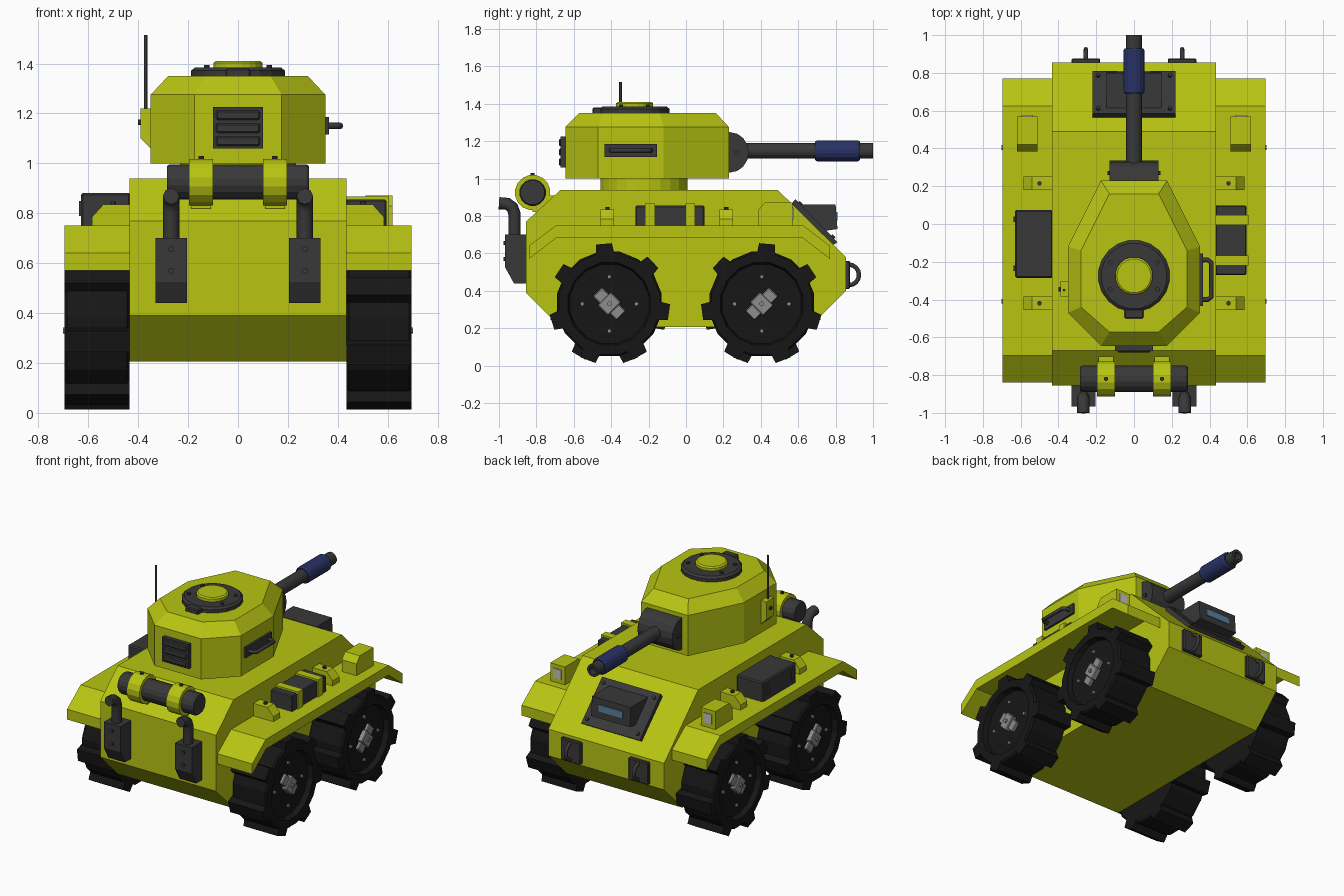
import bpy, bmesh, math
from mathutils import Vector, Matrix

if "Cube" in bpy.data.objects:
    bpy.data.objects.remove(bpy.data.objects["Cube"])

def material(name, r, g, b):
    m = bpy.data.materials.new(name)
    m.diffuse_color = (r, g, b, 1)
    m.use_nodes = True
    m.node_tree.nodes["Principled BSDF"].inputs["Base Color"].default_value = m.diffuse_color
    return m

YELLOW = material("yellow_paint", 0.48, 0.56, 0.006)
DARK = material("dark_metal", 0.04, 0.04, 0.04)
RUBBER = material("rubber", 0.008, 0.008, 0.008)
STEEL = material("steel", 0.27, 0.27, 0.27)
BLUE = material("blue_sleeve", 0.022, 0.032, 0.13)
GLASS = material("glass", 0.10, 0.22, 0.35)
LENS = material("lens", 0.55, 0.55, 0.5)

def finish(name, bm, mat):
    bmesh.ops.recalc_face_normals(bm, faces=bm.faces)
    me = bpy.data.meshes.new(name)
    bm.to_mesh(me)
    bm.free()
    ob = bpy.data.objects.new(name, me)
    bpy.context.collection.objects.link(ob)
    me.materials.append(mat)
    return ob

def loft(name, rings, mat):
    """Skin matching rings of points and cap both ends."""
    bm = bmesh.new()
    vs = [[bm.verts.new(p) for p in r] for r in rings]
    n = len(vs[0])
    for a, b in zip(vs, vs[1:]):
        for i in range(n):
            j = (i + 1) % n
            bm.faces.new((a[i], a[j], b[j], b[i]))
    bm.faces.new(vs[0])
    bm.faces.new(vs[-1])
    return finish(name, bm, mat)

def prism_x(name, prof, x0, x1, mat):      # profile in (y, z)
    return loft(name, [[(x, y, z) for y, z in prof] for x in (x0, x1)], mat)

def prism_y(name, prof, y0, y1, mat):      # profile in (x, z)
    return loft(name, [[(x, y, z) for x, z in prof] for y in (y0, y1)], mat)

def box(name, x, y, z, mat, bevel=0):
    ob = prism_x(name, [(y[0], z[0]), (y[1], z[0]), (y[1], z[1]), (y[0], z[1])], x[0], x[1], mat)
    if bevel:
        b = ob.modifiers.new("bevel", 'BEVEL')
        b.width, b.segments = bevel, 1
    return ob

def lathe(name, prof, centre, axis, mat, n=16):
    """Stack of (offset, radius) rings along an axis."""
    q = Vector(axis).to_track_quat('Z', 'Y').to_matrix()
    c = Vector(centre)
    return loft(name, [[c + q @ Vector((r * math.cos(t), r * math.sin(t), h))
                        for t in (2 * math.pi * (i + 0.5) / n for i in range(n))] for h, r in prof], mat)

def tube(name, pts, r, mat, n=10):
    cu = bpy.data.curves.new(name, 'CURVE')
    cu.dimensions, cu.bevel_depth, cu.bevel_resolution, cu.use_fill_caps = '3D', r, 2, True
    sp = cu.splines.new('POLY')
    sp.points.add(len(pts) - 1)
    for p, co in zip(sp.points, pts):
        p.co = (*co, 1)
    ob = bpy.data.objects.new(name, cu)
    bpy.context.collection.objects.link(ob)
    cu.materials.append(mat)
    return ob

def bolt(name, p, axis, mat=DARK, r=0.012, h=0.01):
    return lathe(name, [(-h, r), (h, r)], p, axis, mat, 8)

# Hull
prism_x("hull", [(-0.67, 0.94), (0.49, 0.94), (0.855, 0.58), (0.855, 0.40), (0.66, 0.205),
                 (-0.67, 0.205), (-0.855, 0.39), (-0.855, 0.77)], -0.435, 0.435, YELLOW)

# Turret with sloped roof edge
def octagon(f, fy, b, w, m0, m1, z):
    return [(f, fy, z), (w, m0, z), (w, m1, z), (f, b, z), (-f, b, z), (-w, m1, z), (-w, m0, z), (-f, fy, z)]
loft("turret", [octagon(0.175, 0.23, -0.645, 0.35, -0.12, -0.47, 1.0),
                octagon(0.175, 0.23, -0.645, 0.35, -0.12, -0.47, 1.275),
                octagon(0.13, 0.16, -0.572, 0.28, -0.14, -0.44, 1.35)], YELLOW)
lathe("turret_ring", [(0.92, 0.235), (1.01, 0.235)], (0, -0.225, 0), (0, 0, 1), YELLOW, 24)

# Roof hatch
HY = -0.275
lathe("hatch_ring", [(1.34, 0.19), (1.372, 0.19), (1.384, 0.175), (1.384, 0.1)], (0, HY, 0), (0, 0, 1), DARK, 20)
lathe("hatch_cap", [(1.37, 0.1), (1.402, 0.1), (1.41, 0.09)], (0, HY, 0), (0, 0, 1), YELLOW, 20)
box("hatch_hinge", (-0.05, 0.05), (-0.50, -0.45), (1.345, 1.38), DARK, 0.006)
for a in (30, 150, 210, 330):
    t = math.radians(a)
    bolt("hatch_bolt", (0.145 * math.cos(t), HY + 0.145 * math.sin(t), 1.385), (0, 0, 1))

# Gun
arc = [(0.235 + 0.1 * math.cos(t), 1.14 + 0.108 * math.sin(t))
       for t in (math.radians(-90 + 22.5 * i) for i in range(9))]
prism_x("gun_mantlet", [(0.2, 1.032)] + arc + [(0.2, 1.248)], -0.13, 0.13, DARK)
for s in (1, -1):
    bolt("mantlet_bolt", (s * 0.13, 0.27, 1.14), (1, 0, 0))
lathe("gun_barrel", [(0.3, 0.042), (1.0, 0.042), (1.0, 0.025), (0.96, 0.025)], (0, 0, 1.148), (0, 1, 0), DARK)
lathe("barrel_sleeve", [(0.69, 0.05), (0.7, 0.057), (0.92, 0.057), (0.93, 0.05)], (0, 0, 1.148), (0, 1, 0), BLUE)

# Turret rear vent
box("vent_panel", (-0.1, 0.1), (-0.672, -0.63), (1.06, 1.225), DARK)
for z in (1.07, 1.122, 1.174):
    box("vent_slat", (-0.088, 0.088), (-0.68, -0.66), (z, z + 0.038), DARK, 0.006)

# Turret side handle
box("handle_plate", (0.34, 0.364), (-0.435, -0.155), (1.115, 1.185), DARK)
tube("side_handle", [(0.35, -0.40, 1.15), (0.39, -0.40, 1.15), (0.41, -0.385, 1.15), (0.41, -0.205, 1.15),
                     (0.39, -0.19, 1.15), (0.35, -0.19, 1.15)], 0.013, DARK)

# Antenna
prism_y("antenna_bracket", [(-0.34, 1.05), (-0.39, 1.10), (-0.39, 1.22), (-0.34, 1.22)], -0.385, -0.305, YELLOW)
tube("antenna", [(-0.37, -0.35, 1.2), (-0.37, -0.35, 1.515)], 0.007, DARK)
bolt("antenna_bolt", (-0.39, -0.345, 1.165), (1, 0, 0))

# Driver visor on the sloped front plate
prism_x("visor_plate", [(0.56, 0.86), (0.585, 0.89), (0.81, 0.66), (0.78, 0.64)], -0.22, 0.22, DARK)
prism_x("visor_hood", [(0.60, 0.86), (0.80, 0.86), (0.81, 0.73), (0.74, 0.72)], -0.145, 0.145, DARK)
box("visor_glass", (-0.09, 0.09), (0.78, 0.81), (0.775, 0.82), GLASS)
for sx in (1, -1):
    for y, z in ((0.61, 0.865), (0.785, 0.687)):
        bolt("visor_bolt", (sx * 0.19, y, z), (0, 1, 1))

# Rear drum with straps
lathe("rear_drum", [(-0.285, 0.065), (-0.275, 0.072), (0.275, 0.072), (0.285, 0.065)], (0, -0.82, 0.925), (1, 0, 0), DARK)
for s in (1, -1):
    lathe("drum_strap", [(-0.048, 0.095), (0.048, 0.095)], (s * 0.148, -0.82, 0.925), (1, 0, 0), YELLOW)
    box("strap_foot", (s * 0.148 - 0.04, s * 0.148 + 0.04), (-0.82, -0.70), (0.82, 0.91), YELLOW)
    bolt("strap_bolt", (s * 0.148, -0.82, 1.02), (0, 0, 1))

def span(s, a, b):
    return sorted((s * a, s * b))

def wheel(s, y):
    """Tyre with recessed face, slanted lugs, hub and bolts."""
    c, d, k = (s * 0.435, y, 0.33), (s, 0, 0), (1 if y > 0 else -1)
    lathe("tyre", [(0, 0.27), (0.01, 0.285), (0.25, 0.285), (0.26, 0.275), (0.26, 0.225), (0.225, 0.215)], c, d, RUBBER, 16)
    for i in range(7):
        t = math.radians(90) + k * s * math.radians(-5 + i * 360 / 7)
        u, v = Vector((0, math.cos(t), math.sin(t))), Vector((0, -math.sin(t), math.cos(t)))
        rings = [[Vector((s * x, y, 0.33)) + u * r + v * w for r, w in
                  ((0.25, -0.052), (0.322, -0.042), (0.322, 0.042), (0.25, 0.052))] for x in (0.435, 0.695)]
        loft("tyre_lug", rings, RUBBER)
    rot = Matrix.Rotation(k * math.radians(45), 4, 'X')
    for half, wide, x1 in ((0.09, 0.035, 0.68), (0.04, 0.05, 0.692)):
        hub = box("wheel_hub", span(s, 0.65, x1), (-half, half), (-wide, wide), STEEL, 0.005)
        hub.matrix_world = Matrix.Translation((0, y, 0.33)) @ rot
    bolt("hub_bolt", (s * 0.692, y, 0.33), d, STEEL, 0.013)
    for i in range(4):
        t = i * math.pi / 2
        bolt("wheel_bolt", (s * 0.662, y + 0.145 * math.cos(t), 0.33 + 0.145 * math.sin(t)), d, STEEL, 0.011)

for s in (1, -1):
    # Bent plate fender
    prism_x("fender", [(-0.84, 0.57), (-0.84, 0.64), (-0.695, 0.75), (0.625, 0.75), (0.77, 0.64),
                       (0.77, 0.57), (0.62, 0.685), (-0.69, 0.685)], s * 0.43, s * 0.695, YELLOW)
    for y in (-0.41, 0.405):
        wheel(s, y)
    # Headlight on the fender
    prism_x("headlight", [(0.385, 0.74), (0.385, 0.83), (0.42, 0.872), (0.57, 0.872), (0.57, 0.74)],
            s * 0.51, s * 0.62, YELLOW)
    box("headlight_lens", span(s, 0.535, 0.595), (0.56, 0.576), (0.78, 0.845), LENS)
    # Fender braces
    for y in (-0.42, 0.215):
        prism_y("fender_brace", [(s * 0.43, 0.74), (s * 0.585, 0.74), (s * 0.585, 0.785), (s * 0.54, 0.835),
                                 (s * 0.43, 0.835)], y - 0.036, y + 0.036, YELLOW)
        bolt("brace_bolt", (s * 0.5, y, 0.838), (0, 0, 1))
    # Exhaust box and bent pipe
    prism_x("exhaust_box", [(-0.84, 0.44), (-0.92, 0.44), (-0.967, 0.525), (-0.967, 0.70), (-0.84, 0.70)],
            s * 0.205, s * 0.33, DARK)
    tube("exhaust_pipe", [(s * 0.268, -0.917, 0.68), (s * 0.268, -0.917, 0.81), (s * 0.268, -0.928, 0.845),
                          (s * 0.268, -0.955, 0.865), (s * 0.268, -1.0, 0.868)], 0.033, DARK)
    for z in (0.57, 0.655):
        bolt("exhaust_bolt", (s * 0.268, -0.967, z), (0, 1, 0))
    # Tow shackle
    box("tow_plate", span(s, 0.18, 0.33), (0.84, 0.877), (0.41, 0.56), DARK, 0.006)
    tube("tow_shackle", [(s * 0.255, 0.87 + 0.055 * math.sin(t), 0.485 + 0.055 * math.cos(t))
                         for t in (math.pi * i / 8 for i in range(9))], 0.012, DARK)

# Strapped canister on the right fender
box("canister", (0.43, 0.595), (-0.27, 0.098), (0.74, 0.855), DARK, 0.006)
for y in (-0.193, 0.022):
    box("canister_strap", (0.43, 0.605), (y - 0.026, y + 0.026), (0.74, 0.867), YELLOW)

# Storage box on the left fender
box("storage_box", (-0.63, -0.43), (-0.285, 0.075), (0.74, 0.882), DARK, 0.008)
for y in (-0.235, 0.025):
    box("storage_latch", (-0.638, -0.62), (y - 0.015, y + 0.015), (0.79, 0.85), DARK)
